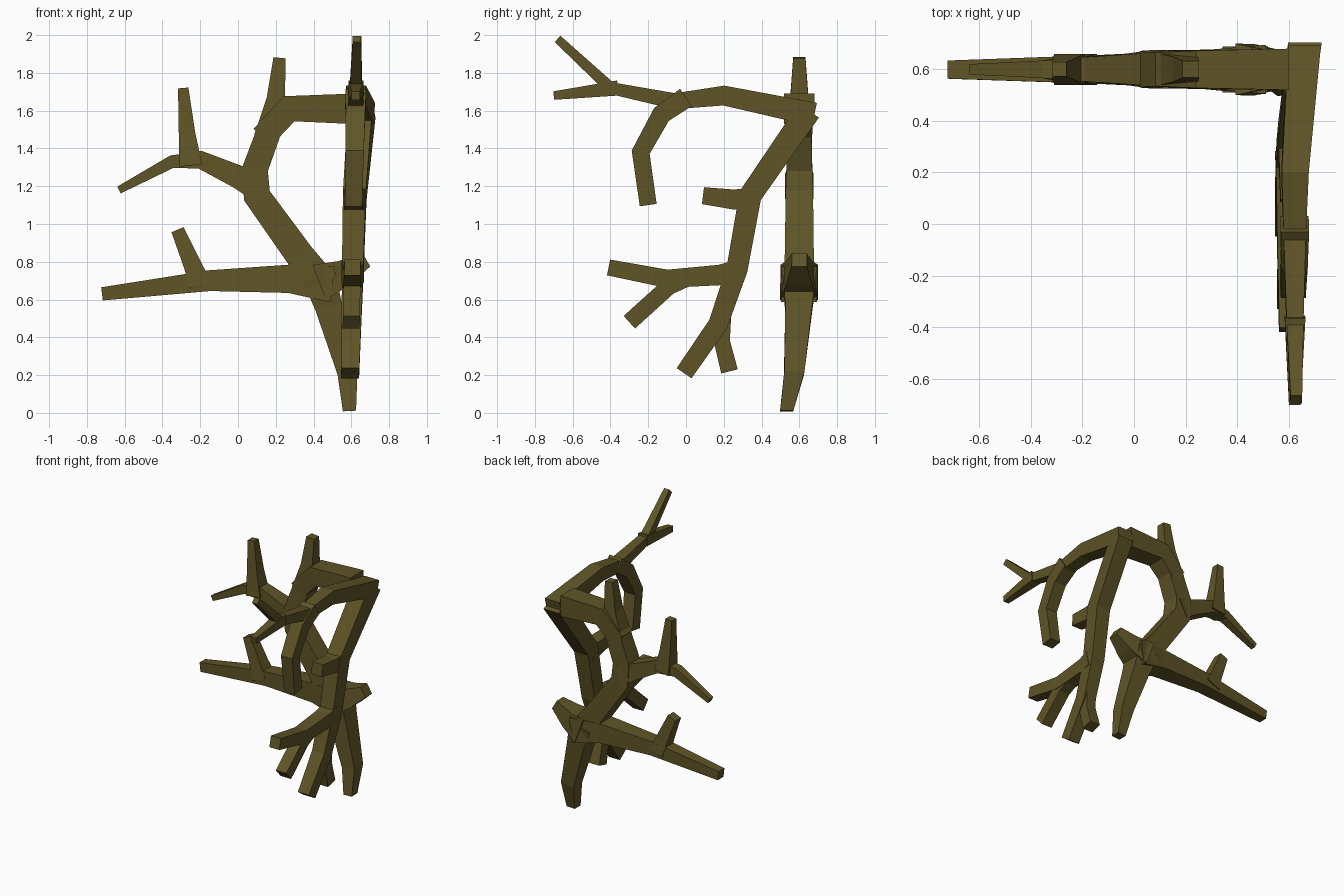
import bpy
import bmesh
from mathutils import Vector

if "Cube" in bpy.data.objects:
    bpy.data.objects.remove(bpy.data.objects["Cube"], do_unlink=True)

# Single bark colour
bark = bpy.data.materials.new("olive brown bark")
bark.use_nodes = True
bark_colour = (0.115, 0.09, 0.02, 1)
bark.diffuse_color = bark_colour
bark.node_tree.nodes["Principled BSDF"].inputs["Base Color"].default_value = bark_colour


def back_sheet(across, height, depth):
    """Upright sheet along x whose foot bends forward near the ground."""
    foot_bend = 0.07 * max(0, 1 - height) ** 4
    return Vector((across, 0.6 - foot_bend + depth, height))


def front_sheet(across, height, depth):
    """Upright sheet along y which bows outward near the back corner."""
    corner_bow = 0.12 * max(0, across) ** 3
    return Vector((0.59 + 0.02 * height + corner_bow + depth, across, height))


def direction_at(centres, index):
    """Average direction of the path segments meeting at a point."""
    direction = Vector((0, 0))
    if index > 0:
        direction += (centres[index] - centres[index - 1]).normalized()
    if index < len(centres) - 1:
        direction += (centres[index + 1] - centres[index]).normalized()
    return direction.normalized()


def limb(name, sheet, base_width, tip_width, *path):
    """Square limb following a path in a sheet, tapering evenly from base to tip."""
    builder = bmesh.new()
    centres = [Vector(point) for point in path]
    rings = []
    for index, centre in enumerate(centres):
        taper = index / (len(centres) - 1)
        half = (base_width + (tip_width - base_width) * taper) / 2
        direction = direction_at(centres, index)
        side = Vector((-direction.y, direction.x)) * half
        rings.append([
            builder.verts.new(sheet(*(centre + side), half)),
            builder.verts.new(sheet(*(centre + side), -half)),
            builder.verts.new(sheet(*(centre - side), -half)),
            builder.verts.new(sheet(*(centre - side), half)),
        ])
    for lower, upper in zip(rings, rings[1:]):
        for corner in range(4):
            previous = corner - 1
            builder.faces.new((lower[previous], lower[corner], upper[corner], upper[previous]))
    builder.faces.new(rings[0])
    builder.faces.new(rings[-1])
    bmesh.ops.recalc_face_normals(builder, faces=builder.faces)
    mesh = bpy.data.meshes.new(name)
    builder.to_mesh(mesh)
    builder.free()
    mesh.materials.append(bark)
    bpy.context.collection.objects.link(bpy.data.objects.new(name, mesh))


# Back group: foot, stub and low branch meet at one hub
limb("back_foot", back_sheet, 0.18, 0.07,
     (0.43, 0.72), (0.48, 0.56), (0.58, 0.21), (0.59, 0.01))
limb("back_stub", back_sheet, 0.2, 0.08,
     (0.43, 0.69), (0.56, 0.74), (0.68, 0.81))
limb("back_low_branch", back_sheet, 0.19, 0.07,
     (0.5, 0.68), (0.27, 0.71), (-0.15, 0.7), (-0.72, 0.63))
limb("back_low_twig", back_sheet, 0.12, 0.07,
     (-0.2, 0.68), (-0.24, 0.78), (-0.32, 0.97))

# Back group: rising trunk with its upper branches
limb("back_trunk", back_sheet, 0.16, 0.13,
     (0.47, 0.66), (0.33, 0.83), (0.1, 1.15), (0.09, 1.29), (0.16, 1.48))
limb("back_spike", back_sheet, 0.13, 0.065,
     (0.15, 1.46), (0.2, 1.66), (0.22, 1.88))
limb("back_side_branch", back_sheet, 0.15, 0.04,
     (0.1, 1.2), (0, 1.25), (-0.2, 1.34), (-0.35, 1.33), (-0.63, 1.18))
limb("back_side_twig", back_sheet, 0.12, 0.055,
     (-0.25, 1.31), (-0.27, 1.48), (-0.29, 1.72))
limb("back_arch", back_sheet, 0.13, 0.16,
     (0.13, 1.46), (0.27, 1.61), (0.6, 1.61))

# Front group: top branch reaching forward
limb("front_top_branch", front_sheet, 0.125, 0.045,
     (0.68, 1.58), (0.2, 1.68), (-0.06, 1.65), (-0.4, 1.72), (-0.68, 1.98))
limb("front_top_twig", front_sheet, 0.08, 0.045,
     (-0.36, 1.72), (-0.7, 1.68))
limb("front_hanging_branch", front_sheet, 0.11, 0.09,
     (0, 1.67), (-0.13, 1.58), (-0.24, 1.38), (-0.2, 1.1))

# Front group: descending trunk with its lower branches
limb("front_trunk", front_sheet, 0.13, 0.095,
     (0.65, 1.6), (0.34, 1.15), (0.27, 0.76), (0.17, 0.47), (-0.01, 0.21))
limb("front_trunk_fork", front_sheet, 0.08, 0.09,
     (0.2, 0.53), (0.19, 0.38), (0.23, 0.22))
limb("front_mid_twig", front_sheet, 0.12, 0.09,
     (0.34, 1.13), (0.25, 1.13), (0.09, 1.15))
limb("front_low_branch", front_sheet, 0.12, 0.085,
     (0.27, 0.75), (0.18, 0.73), (-0.1, 0.71), (-0.41, 0.77))
limb("front_low_twig", front_sheet, 0.09, 0.09,
     (0.02, 0.72), (-0.09, 0.67), (-0.3, 0.48))
